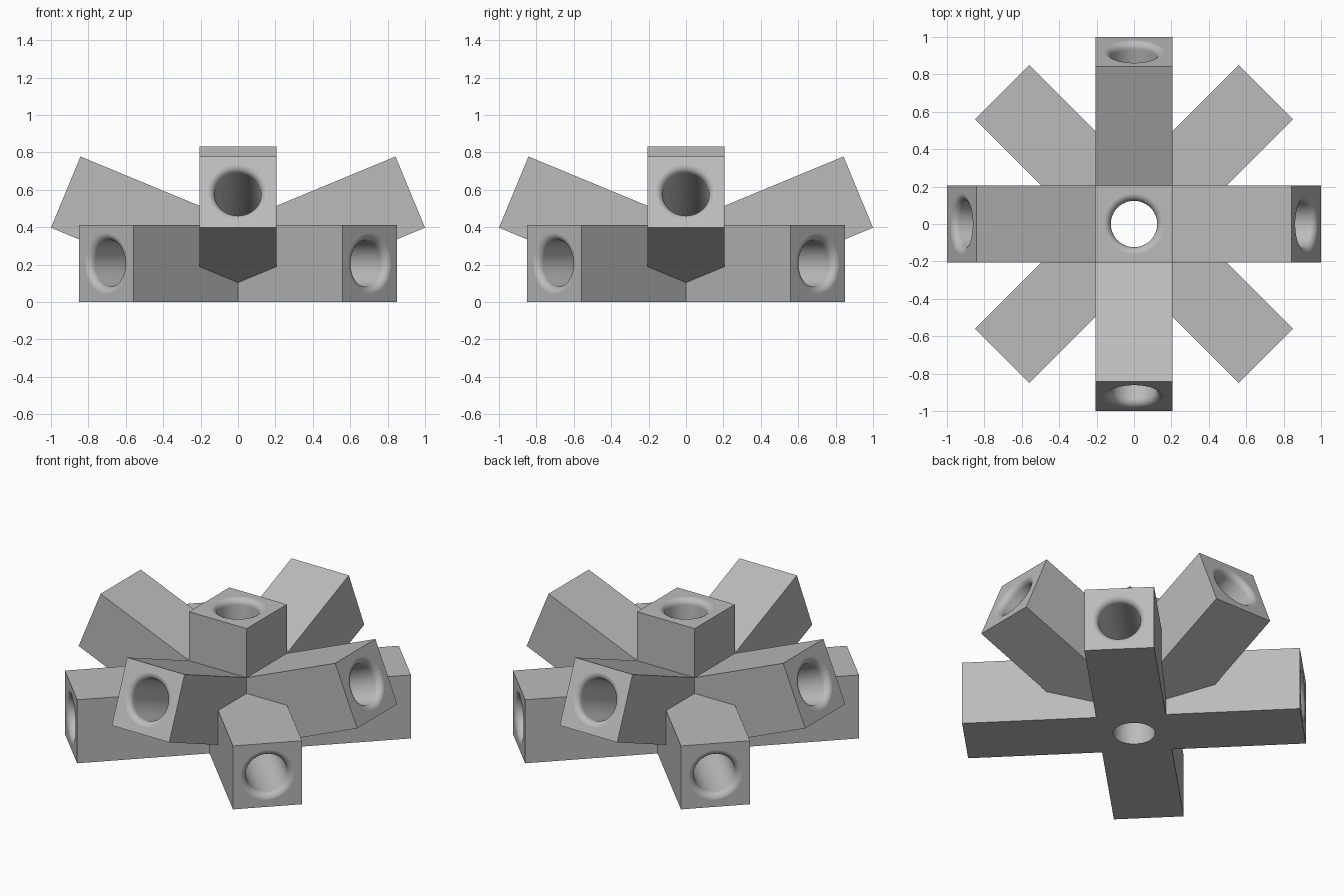
import bpy, bmesh, math
from mathutils import Matrix

if "Cube" in bpy.data.objects:
    bpy.data.objects.remove(bpy.data.objects["Cube"], do_unlink=True)

HALF = 0.206      # half the width of an arm
REACH = 0.997     # hub centre to arm end
TOP = 0.626       # hub centre to the top of the upright
BORE, FILLET, DEPTH = 0.124, 0.04, 0.7
CENTRE = Matrix.Translation((0, 0, HALF))

grey = bpy.data.materials.new("plain grey")
grey.use_nodes = True
grey.diffuse_color = (0.5, 0.5, 0.5, 1)
grey.node_tree.nodes["Principled BSDF"].inputs["Base Color"].default_value = (0.5, 0.5, 0.5, 1)


def finish(name, bm):
    bmesh.ops.recalc_face_normals(bm, faces=bm.faces)
    mesh = bpy.data.meshes.new(name)
    bm.to_mesh(mesh)
    bm.free()
    mesh.materials.append(grey)
    obj = bpy.data.objects.new(name, mesh)
    bpy.context.collection.objects.link(obj)
    return obj


def block(name, start, end, matrix):
    """Square bar along local z."""
    bm = bmesh.new()
    bmesh.ops.create_cube(bm, size=1)
    bm.transform(matrix @ Matrix.Translation((0, 0, (start + end) / 2))
                 @ Matrix.Diagonal((2 * HALF, 2 * HALF, end - start, 1)))
    return finish(name, bm)


def cross(name):
    """Four level arms as one extruded cross, turned to the diagonals."""
    bm = bmesh.new()
    verts = []
    for quarter in range(4):
        turn = Matrix.Rotation(math.radians(45 + 90 * quarter), 4, "Z")
        for x, y in ((REACH, -HALF), (REACH, HALF), (HALF, HALF)):
            v = bm.verts.new((x, y, 0))
            v.co = turn @ v.co
            verts.append(v)
    base = bm.faces.new(verts)
    top = bmesh.ops.extrude_face_region(bm, geom=[base], use_keep_orig=True)["geom"]
    bmesh.ops.translate(bm, vec=(0, 0, 2 * HALF),
                        verts=[v for v in top if isinstance(v, bmesh.types.BMVert)])
    return finish(name, bm)


def add_bore(bm, bottom, end, matrix, steps=8, sides=48):
    """Turned cutter along local z with a rounded mouth."""
    profile = [(BORE, bottom)]
    for i in range(steps + 1):
        a = math.pi / 2 * i / steps
        profile.append((BORE + FILLET * (1 - math.cos(a)),
                        end + 0.0003 - FILLET * (1 - math.sin(a))))
    profile.append((BORE + FILLET, end + 0.05))
    rings = [[bm.verts.new(matrix @ Matrix.Rotation(2 * math.pi * s / sides, 4, "Z")
                           @ Matrix.Translation((r, 0, z)).to_translation())
              for s in range(sides)] for r, z in profile]
    for low, high in zip(rings, rings[1:]):
        for s in range(sides):
            t = (s + 1) % sides
            bm.faces.new((low[s], low[t], high[t], high[s])).smooth = True
    bm.faces.new(rings[0])
    bm.faces.new(rings[-1])


def aim(heading, rise):
    """Turn local z to a heading about the hub, lifted by an angle."""
    return (CENTRE @ Matrix.Rotation(math.radians(heading), 4, "Z")
            @ Matrix.Rotation(math.radians(90 - rise), 4, "Y"))


# Level arms, upright and raised arms
parts = [cross("level_arms"), block("upright_arm", -HALF / 2, TOP, CENTRE)]
for side, heading in (("left", 0), ("back", 90), ("right", 180), ("front", 270)):
    parts.append(block(side + "_raised_arm", 0, REACH, aim(heading, 22.5)))

# Sockets in all arms, and the hole through the upright
bores = bmesh.new()
for heading in range(0, 360, 45):
    add_bore(bores, REACH - DEPTH, REACH, aim(heading, 0 if heading % 90 else 22.5))
add_bore(bores, -0.4, TOP, CENTRE)
cutter = finish("socket_cutter", bores)
cutter.hide_render = True
cutter.display_type = "WIRE"

for part in parts:
    cut = part.modifiers.new("sockets", "BOOLEAN")
    cut.operation, cut.solver, cut.object = "DIFFERENCE", "EXACT", cutter
